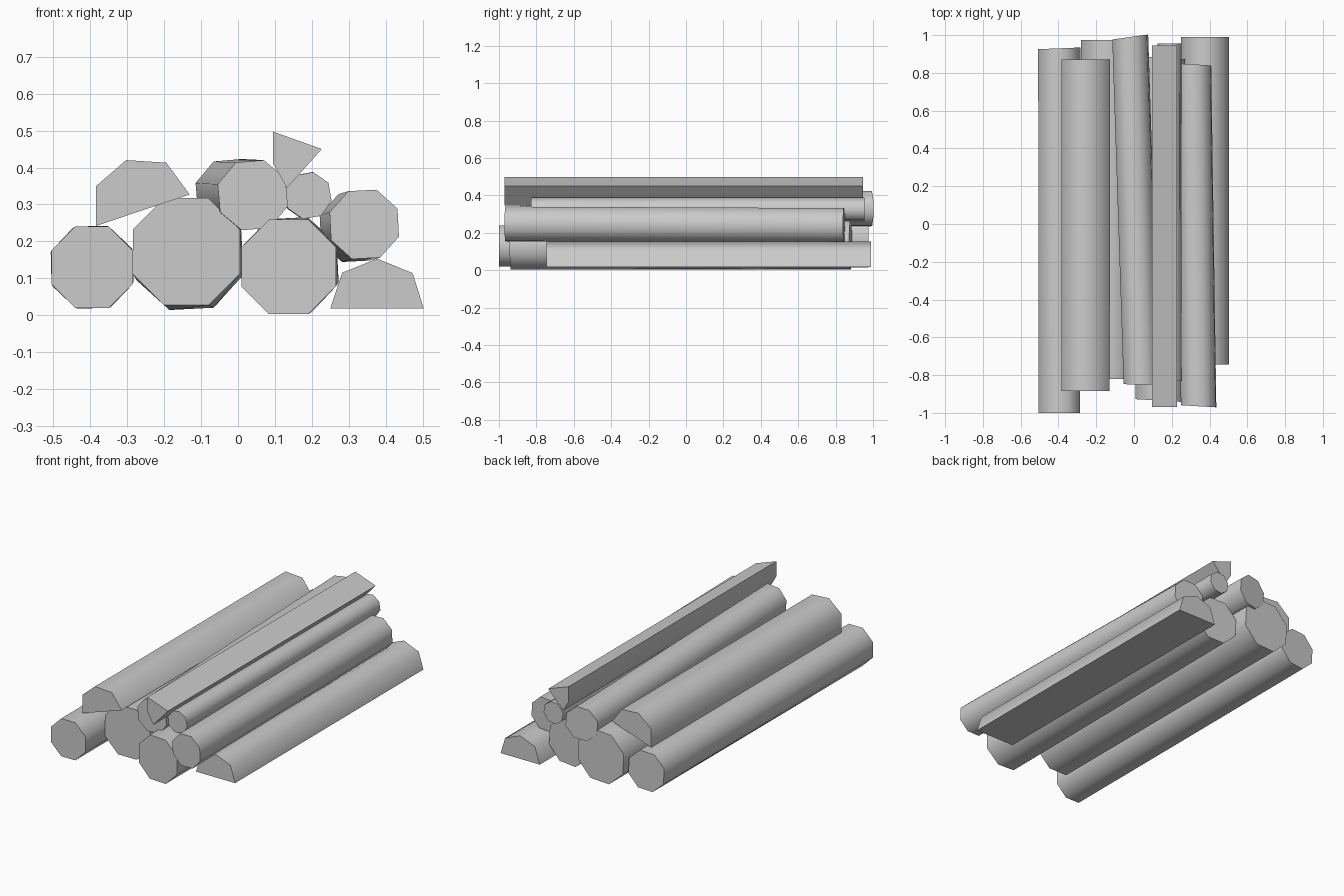
import bpy, math

cube = bpy.data.objects.get("Cube")
if cube:
    bpy.data.objects.remove(cube, do_unlink=True)

grey = bpy.data.materials.new("plain grey wood")
grey.use_nodes = True
colour = (0.6, 0.6, 0.6, 1)
grey.diffuse_color = colour
grey.node_tree.nodes["Principled BSDF"].inputs["Base Color"].default_value = colour


def loft(name, front, back):
    """Join two matching end outlines with sides and caps."""
    n = len(front)
    faces = [(i, (i + 1) % n, n + (i + 1) % n, n + i) for i in range(n)]
    faces += [tuple(reversed(range(n))), tuple(range(n, 2 * n))]
    faces = [tuple(reversed(f)) for f in faces]
    mesh = bpy.data.meshes.new(name)
    mesh.from_pydata(front + back, [], faces)
    mesh.materials.append(grey)
    mesh.validate()
    obj = bpy.data.objects.new(name, mesh)
    bpy.context.collection.objects.link(obj)
    bpy.ops.object.select_all(action="DESELECT")
    obj.select_set(True)
    bpy.context.view_layer.objects.active = obj
    bpy.ops.object.mode_set(mode="EDIT")
    bpy.ops.mesh.select_all(action="SELECT")
    bpy.ops.mesh.normals_make_consistent(inside=False)
    bpy.ops.object.mode_set(mode="OBJECT")
    bpy.ops.object.shade_smooth_by_angle(angle=math.radians(60))


def ring(centre, apothem, turn, slant):
    """Octagonal end cut, slanted across the log."""
    x, y, z = centre
    r = apothem / math.cos(math.pi / 8)
    points = []
    for i in range(8):
        a = math.radians(turn) + (i + 0.5) * math.pi / 4
        dx = r * math.cos(a)
        points.append((x + dx, y + slant * dx, z + r * math.sin(a)))
    return points


def log(name, front, back, apothem, turn=0, twist=0, slant=(0, 0)):
    loft(name, ring(front, apothem, turn, slant[0]),
         ring(back, apothem, turn + twist, slant[1]))


def split_log(name, y0, y1, profile):
    loft(name, [(x, y0, z) for x, z in profile],
         [(x, y1, z) for x, z in profile])


# Whole logs on the ground
log("left_log", (-0.395, -1.0, 0.13), (-0.395, 0.93, 0.13), 0.11, twist=3, slant=(0, 0.04))
log("large_log", (-0.14, -0.82, 0.172), (-0.133, 0.975, 0.162), 0.145, twist=3)
log("middle_log", (0.137, -0.935, 0.131), (0.142, 0.88, 0.135), 0.128, twist=3, slant=(-0.06, -0.06))

# Whole logs stacked on top
log("upper_middle_log", (0.04, -0.85, 0.325), (-0.02, 0.99, 0.328), 0.092, turn=5, slant=(-0.02, 0.14))
log("thin_log", (0.19, -0.83, 0.324), (0.187, 0.955, 0.324), 0.06, turn=10)
log("upper_right_log", (0.342, -0.965, 0.246), (0.315, 0.845, 0.238), 0.092, turn=3, slant=(-0.06, -0.06))

# Split logs
split_log("right_half_log", -0.745, 0.99,
          [(0.25, 0.018), (0.503, 0.018), (0.473, 0.114), (0.377, 0.153), (0.282, 0.115)])
split_log("left_half_log", -0.885, 0.87,
          [(-0.384, 0.242), (-0.131, 0.327), (-0.194, 0.413), (-0.303, 0.42), (-0.384, 0.35)])
split_log("top_wedge", -0.97, 0.945,
          [(0.095, 0.497), (0.095, 0.41), (0.133, 0.345), (0.227, 0.45)])
